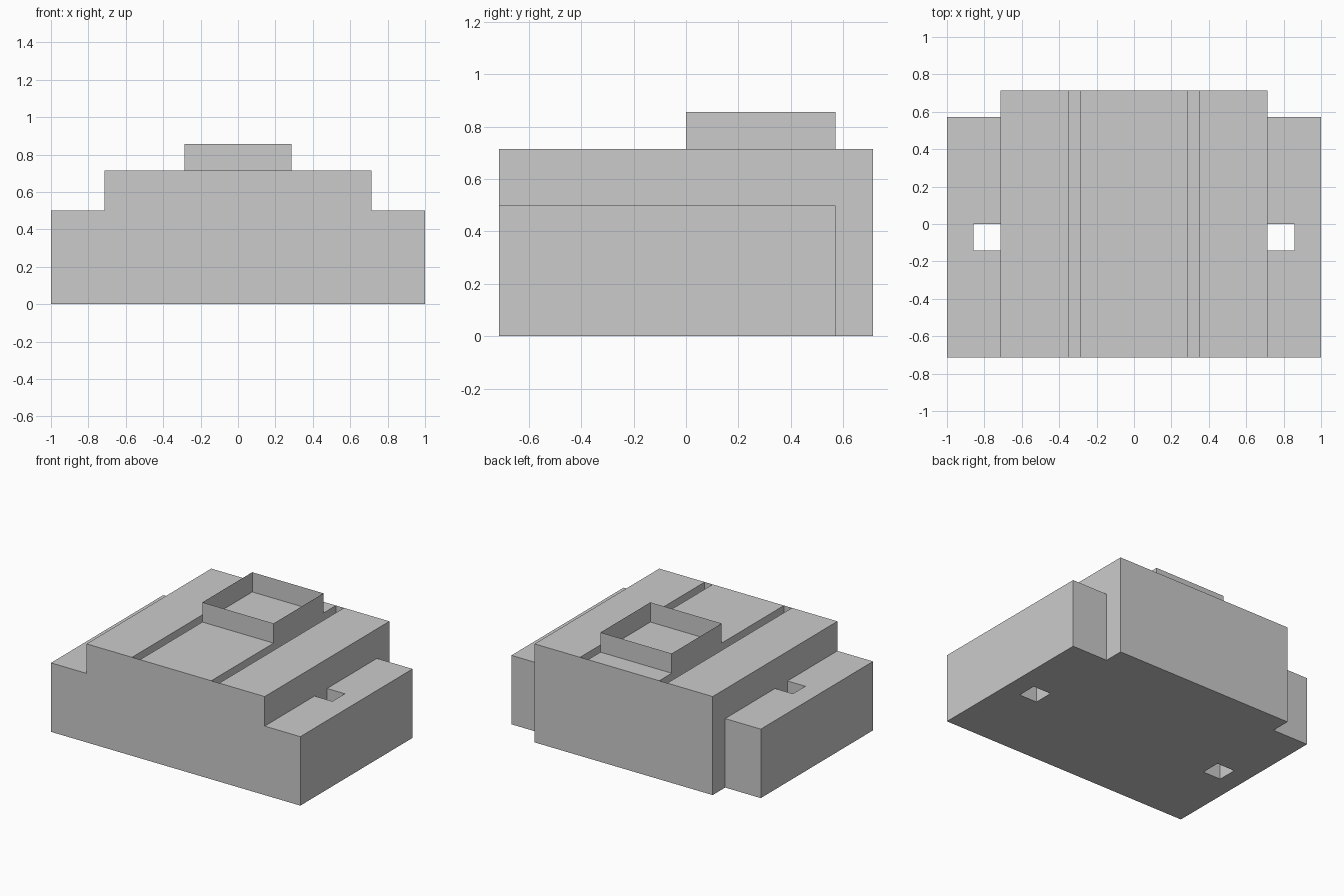
import bpy, bmesh
from mathutils import Vector

if "Cube" in bpy.data.objects:
    bpy.data.objects.remove(bpy.data.objects["Cube"])

U = 1 / 7            # design unit
SIDE, TOP = 5 * U, 5 * U


def make_object(name, bm):
    mesh = bpy.data.meshes.new(name)
    bm.to_mesh(mesh)
    bm.free()
    obj = bpy.data.objects.new(name, mesh)
    bpy.context.collection.objects.link(obj)
    return obj


def extrude_loop(bm, points, offset):
    """Sweep a closed loop along offset; return the start and end loops."""
    start = [bm.verts.new(p) for p in points]
    end = [bm.verts.new(Vector(p) + Vector(offset)) for p in points]
    for i in range(len(points)):
        j = (i + 1) % len(points)
        bm.faces.new((start[i], start[j], end[j], end[i]))
    return start, end


# Main body: section with two grooves, closed by thin flat end walls
inner, outer, floor = 2 * U, 0.35, TOP - 0.07
half = [(inner, TOP), (inner, floor), (outer, floor), (outer, TOP), (SIDE, TOP), (SIDE, 0)]
section = half + [(-x, z) for x, z in reversed(half)]
bm = bmesh.new()
loops = extrude_loop(bm, [(x, -SIDE, z) for x, z in section], (0, 2 * SIDE, 0))
for loop in loops:
    bm.faces.new([v for v in loop if abs(v.co.z - floor) > 1e-4 and abs(abs(v.co.x) - inner) > 1e-4
                  and abs(abs(v.co.x) - outer) > 1e-4])
    # groove end walls keep their own top edge, flush with the end wall
bmesh.ops.recalc_face_normals(bm, faces=bm.faces)
make_object("main_body", bm)

# Side wings: C-shaped plan leaving a vertical shaft beside the body
plan = [(SIDE, -SIDE), (1, -SIDE), (1, 4 * U), (SIDE, 4 * U),
        (SIDE, 0), (6 * U, 0), (6 * U, -U), (SIDE, -U)]
bm = bmesh.new()
bottom, top = extrude_loop(bm, [(x, y, 0) for x, y in plan], (0, 0, 0.5))
bm.faces.new(bottom[::-1])
bm.faces.new(top)
bmesh.ops.recalc_face_normals(bm, faces=bm.faces)
wings = make_object("side_wings", bm)
mirror = wings.modifiers.new("mirror", 'MIRROR')
mirror.use_axis = (True, False, False)

# Raised rim: open-topped thin walls standing on the centre panel
rim = [(-inner, 0, TOP), (inner, 0, TOP), (inner, 4 * U, TOP), (-inner, 4 * U, TOP)]
bm = bmesh.new()
extrude_loop(bm, rim, (0, 0, U))
make_object("raised_rim", bm)
